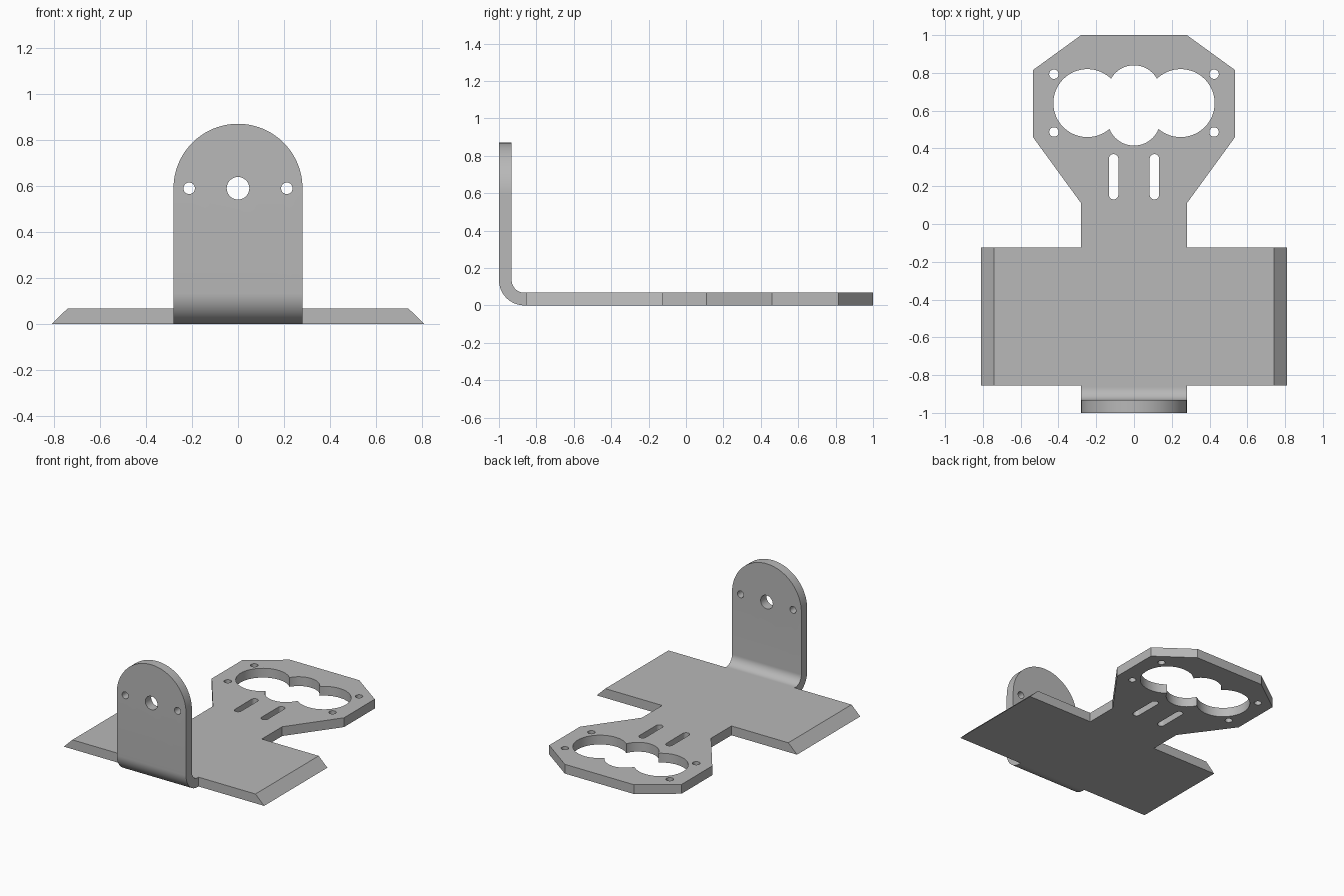
import bpy
import bmesh
from math import cos, sin, pi, radians
from mathutils import Vector

THICK = 0.068      # sheet thickness
HALF = 0.28        # half width of the strap and upright
BEND = 0.135       # outer radius of the bend
HOLE_Z = 0.59      # height of the upright's holes

cube = bpy.data.objects.get("Cube")
if cube:
    bpy.data.objects.remove(cube, do_unlink=True)

steel = bpy.data.materials.new("plain grey metal")
steel.use_nodes = True
grey = (0.48, 0.48, 0.48, 1)
steel.diffuse_color = grey
steel.node_tree.nodes["Principled BSDF"].inputs["Base Color"].default_value = grey


def arc(cx, cy, r, start, end, steps=32):
    """Points on an arc, angles in degrees."""
    angles = [radians(start + (end - start) * i / steps) for i in range(steps + 1)]
    return [(cx + r * cos(a), cy + r * sin(a)) for a in angles]


def circle(cx, cy, r):
    return arc(cx, cy, r, 0, 360, 64)[:-1]


def slot(cx, low, high, r):
    """Upright rounded slot; low and high are the end centres."""
    return arc(cx, high, r, 0, 180) + arc(cx, low, r, 180, 360)


def prism(name, outline, axis, start, end):
    """Extrude a 2D outline along one axis."""
    place = {"x": lambda u, v, w: (w, u, v),
             "y": lambda u, v, w: (u, w, v),
             "z": lambda u, v, w: (u, v, w)}[axis]
    bm = bmesh.new()
    face = bm.faces.new([bm.verts.new(place(u, v, start)) for u, v in outline])
    top = bmesh.ops.extrude_face_region(bm, geom=[face])["geom"]
    move = Vector(place(0, 0, end - start))
    bmesh.ops.translate(bm, vec=move,
                        verts=[g for g in top if isinstance(g, bmesh.types.BMVert)])
    bmesh.ops.recalc_face_normals(bm, faces=bm.faces)
    mesh = bpy.data.meshes.new(name)
    bm.to_mesh(mesh)
    bm.free()
    mesh.materials.append(steel)
    obj = bpy.data.objects.new(name, mesh)
    bpy.context.collection.objects.link(obj)
    return obj


def combine(target, tool, operation):
    """Apply a boolean and discard the tool."""
    mod = target.modifiers.new(operation, "BOOLEAN")
    mod.operation, mod.object, mod.solver = operation, tool, "EXACT"
    bpy.context.view_layer.objects.active = target
    bpy.ops.object.modifier_apply(modifier=mod.name)
    bpy.data.objects.remove(tool, do_unlink=True)


# Bent strap: flat neck, rounded bend and upright, in side profile
mid = BEND - 1
profile = ([(0.05, 0), (mid, 0)]
           + arc(mid, BEND, BEND, 270, 180, 16)
           + [(-1, 1), (THICK - 1, 1)]
           + arc(mid, BEND, BEND - THICK, 180, 270, 16)
           + [(0.05, THICK)])
bracket = prism("bent_mounting_bracket", profile, "x", -0.4, 0.4)

# Round the top of the upright and trim the strap to width
arch = [(-HALF, -0.2), (HALF, -0.2)] + arc(0, HOLE_Z, HALF, 0, 180, 64)
combine(bracket, prism("arch_trim", arch, "y", -1.2, 0.3), "INTERSECT")

# Wide wings with bevelled ends
wings = [(-0.81, 0), (0.81, 0), (0.74, THICK), (-0.74, THICK)]
combine(bracket, prism("wings", wings, "y", -0.855, -0.125), "UNION")

# Angular head plate
right = [(HALF, -0.05), (HALF, 0.11), (0.535, 0.46), (0.535, 0.815), (HALF, 1)]
head = right + [(-x, y) for x, y in reversed(right)]
combine(bracket, prism("head_plate", head, "z", 0, THICK), "UNION")

# Cutouts through the head: sensor opening, screw holes and slots
cuts = [slot(0, 0.555, 0.70, 0.14)]
for side in (-1, 1):
    cuts.append(circle(side * 0.247, 0.64, 0.18))
    cuts.append(slot(side * 0.108, 0.155, 0.345, 0.025))
    cuts += [circle(side * 0.424, y, 0.025) for y in (0.487, 0.793)]
for outline in cuts:
    combine(bracket, prism("cutter", outline, "z", -0.1, 0.2), "DIFFERENCE")

# Holes through the upright
for x, r in ((0, 0.049), (-0.212, 0.025), (0.212, 0.025)):
    combine(bracket, prism("cutter", circle(x, HOLE_Z, r), "y", -1.2, -0.8), "DIFFERENCE")

# Smooth curves, keep the sheet edges crisp
bpy.ops.object.select_all(action="DESELECT")
bracket.select_set(True)
bpy.context.view_layer.objects.active = bracket
bpy.ops.object.shade_smooth_by_angle(angle=radians(25))
